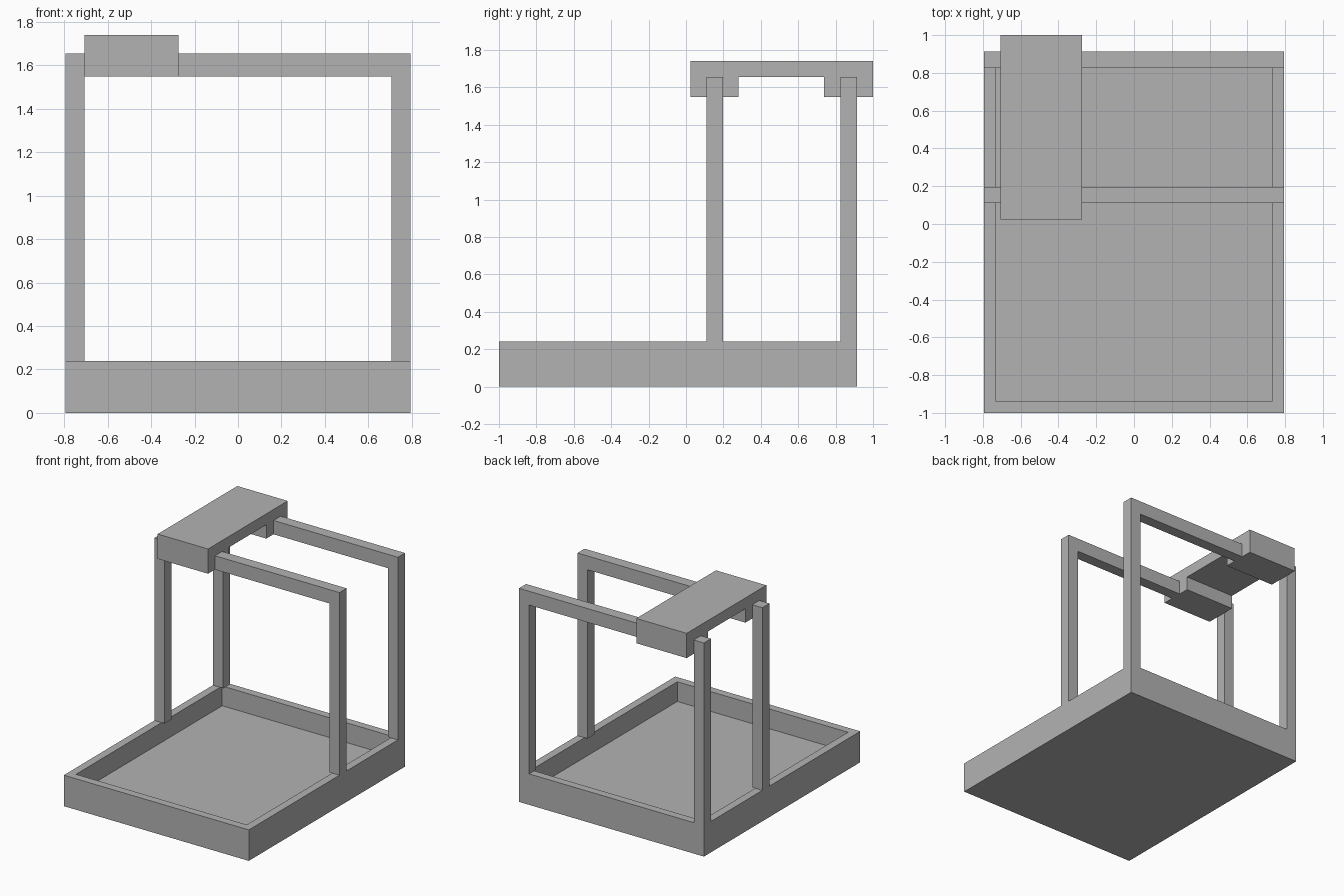
import bpy
import bmesh
from mathutils import Vector

cube = bpy.data.objects.get("Cube")
if cube:
    bpy.data.objects.remove(cube, do_unlink=True)

# Single plain grey finish
grey = bpy.data.materials.new("plain_grey")
grey.use_nodes = True
colour = (0.45, 0.45, 0.45, 1)
grey.diffuse_color = colour
grey.node_tree.nodes["Principled BSDF"].inputs["Base Color"].default_value = colour

HALF_W = 0.793       # half width of the frame
BAR = 0.087          # thickness of walls and posts
FRONT, BACK = -1.0, 0.913
BASE_TOP, FLOOR = 0.24, 0.087
BEAM_LOW, BEAM_TOP, SLIDE_TOP = 1.548, 1.655, 1.74


def finish(name, bm):
    bmesh.ops.recalc_face_normals(bm, faces=bm.faces)
    mesh = bpy.data.meshes.new(name)
    bm.to_mesh(mesh)
    bm.free()
    mesh.materials.append(grey)
    obj = bpy.data.objects.new(name, mesh)
    bpy.context.collection.objects.link(obj)
    return obj


def extrude_profile(name, points, offset):
    """Solid made by sweeping a closed outline along a straight offset."""
    bm = bmesh.new()
    face = bm.faces.new([bm.verts.new(p) for p in points])
    swept = bmesh.ops.extrude_face_region(bm, geom=[face], use_keep_orig=True)
    moved = [g for g in swept["geom"] if isinstance(g, bmesh.types.BMVert)]
    bmesh.ops.translate(bm, verts=moved, vec=Vector(offset))
    return finish(name, bm)


def arch(outer, inner, low, under, top):
    """Upside-down U outline, given as (across, height) pairs."""
    (o0, o1), (i0, i1) = outer, inner
    return [(o0, low), (o0, top), (o1, top), (o1, low),
            (i1, low), (i1, under), (i0, under), (i0, low)]


# Base tray: a block whose top is inset and sunk to the floor
bm = bmesh.new()
bmesh.ops.create_cube(bm, size=1)
bmesh.ops.scale(bm, verts=bm.verts, vec=(2 * HALF_W, BACK - FRONT, BASE_TOP))
bmesh.ops.translate(bm, verts=bm.verts, vec=(0, (BACK + FRONT) / 2, BASE_TOP / 2))
top = max(bm.faces, key=lambda f: f.calc_center_median().z)
bmesh.ops.inset_region(bm, faces=[top], thickness=BAR)
sunk = bmesh.ops.extrude_face_region(bm, geom=[top])
bmesh.ops.delete(bm, geom=[top], context="FACES_ONLY")
for v in sunk["geom"]:
    if isinstance(v, bmesh.types.BMVert):
        v.co.z = FLOOR
finish("base_tray", bm)

# Two matching gantry frames
inner = HALF_W - BAR
outline = arch((-HALF_W, HALF_W), (-inner, inner), BASE_TOP, BEAM_LOW, BEAM_TOP)
for name, y in (("front_gantry", 0.11), ("back_gantry", BACK - BAR)):
    extrude_profile(name, [(x, y, z) for x, z in outline], (0, BAR, 0))

# Sliding carriage that straddles both beams
outline = arch((0.025, 1.0), (0.281, 0.738), BEAM_LOW, BEAM_TOP, SLIDE_TOP)
extrude_profile("carriage", [(-inner, y, z) for y, z in outline], (0.432, 0, 0))
